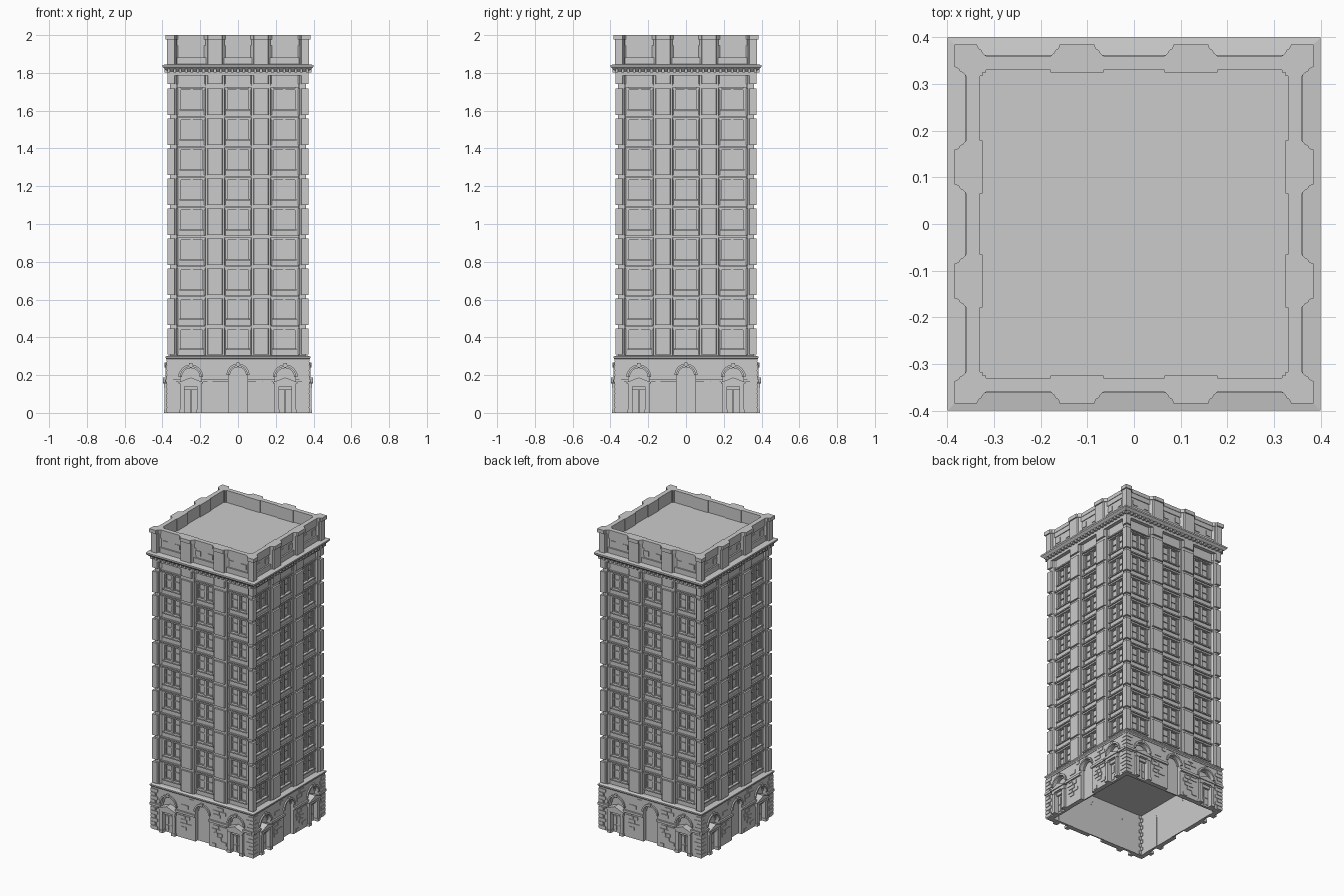
import bpy, bmesh, math, random
from mathutils import Matrix

if "Cube" in bpy.data.objects:
    bpy.data.objects.remove(bpy.data.objects["Cube"])

random.seed(4)


class Part:
    """Collects solids for the front side (x, depth outward, z); finish() repeats them on all four sides."""

    def __init__(self, name):
        self.name, self.bm = name, bmesh.new()

    def solid(self, bottom, top):
        a = [self.bm.verts.new(p) for p in bottom]
        b = [self.bm.verts.new(p) for p in top]
        n = len(a)
        self.bm.faces.new(a)
        self.bm.faces.new(b[::-1])
        for i in range(n):
            j = (i + 1) % n
            self.bm.faces.new((a[i], b[i], b[j], a[j]))

    def plan(self, pts, z0, z1):
        self.solid([(x, -d, z0) for x, d in pts], [(x, -d, z1) for x, d in pts])

    def elev(self, pts, d0, d1):
        self.solid([(x, -d0, z) for x, z in pts], [(x, -d1, z) for x, z in pts])

    def box(self, x0, x1, d0, d1, z0, z1):
        self.plan([(x0, d0), (x1, d0), (x1, d1), (x0, d1)], z0, z1)

    def loft(self, profile):
        # square rings stacked up a profile of (half width, z)
        rings = [[self.bm.verts.new((sx * r, sy * r, z)) for sx, sy in ((-1, -1), (1, -1), (1, 1), (-1, 1))]
                 for r, z in profile]
        for a, b in zip(rings, rings[1:]):
            for i in range(4):
                j = (i + 1) % 4
                self.bm.faces.new((a[i], a[j], b[j], b[i]))
        self.bm.faces.new(rings[0][::-1])
        self.bm.faces.new(rings[-1])

    def finish(self, sides=4):
        geom = self.bm.verts[:] + self.bm.edges[:] + self.bm.faces[:]
        for k in range(1, sides):
            new = bmesh.ops.duplicate(self.bm, geom=geom)["geom"]
            vs = [v for v in new if isinstance(v, bmesh.types.BMVert)]
            bmesh.ops.rotate(self.bm, verts=vs, cent=(0, 0, 0), matrix=Matrix.Rotation(k * math.pi / 2, 3, 'Z'))
        bmesh.ops.recalc_face_normals(self.bm, faces=self.bm.faces[:])
        me = bpy.data.meshes.new(self.name)
        self.bm.to_mesh(me)
        self.bm.free()
        bpy.context.collection.objects.link(bpy.data.objects.new(self.name, me))


def arc(cx, r, zc, n=12):
    return [(cx - r * math.cos(math.pi * i / n), zc + r * math.sin(math.pi * i / n)) for i in range(n + 1)]


def pilaster(part, c, d, z0, z1, grow=0.0):
    # stepped pier plan with chamfered shoulders, d = outer depth
    m, b = d - 0.012, d - 0.025
    half = [(0.057 + grow, 0.325), (0.057 + grow, b), (0.050 + grow, b + 0.006), (0.046 + grow, m),
            (0.040 + grow, m + 0.003), (0.037 + grow, d)]
    part.plan([(c - x, y) for x, y in half] + [(c + x, y) for x, y in half[::-1]], z0, z1)


def corner(part, d, z0, z1, grow=0.0):
    # L-shaped corner pier, symmetric about the diagonal
    m, b = d - 0.012, d - 0.025
    arm = [(0.317 - grow, 0.325), (0.317 - grow, b), (0.324 - grow, b + 0.006), (0.327 - grow, m),
           (0.333 - grow, m + 0.003), (0.337 - grow, d)]
    part.plan(arm + [(d, d)] + [(y, x) for x, y in arm[::-1]] + [(0.325, 0.325)], z0, z1)


BAYS = ((-0.245, 0.078), (0, 0.075), (0.245, 0.078))
PIERS = (-0.122, 0.122)
FLOORS = [0.302 + 0.1586 * i for i in range(9)]

# core with roof deck; its faces act as the window glass
p = Part("tower_core_and_roof")
p.loft([(0.33, 0.29), (0.33, 1.92)])
p.finish(1)

# tower piers: continuous back layer plus one raised panel per floor
p = Part("tower_piers")
for c in PIERS:
    p.box(c - 0.05, c + 0.05, 0.325, 0.36, 0.3, 1.80)
p.plan([(0.325, 0.325), (0.325, 0.36), (0.36, 0.36), (0.36, 0.325)], 0.3, 1.80)
p.box(-0.36, -0.325, 0.325, 0.359, 0.3, 1.80)
for z in FLOORS + [1.735]:
    top = min(z + 0.146, 1.795)
    for c in PIERS:
        pilaster(p, c, 0.372, z + 0.006, top)
    corner(p, 0.372, z + 0.006, top)
p.finish()

# bay walls: jambs, spandrels, sills and belt lines
p = Part("bay_walls")
for c, w in BAYS:
    for s in (-1, 1):
        xs = sorted((c + s * 0.056, c + s * w))
        p.box(xs[0], xs[1], 0.325, 0.346, 0.3, 1.80)
    for z in FLOORS:
        p.box(c - 0.057, c + 0.057, 0.325, 0.345, z - 0.016, z + 0.036)
        p.box(c - 0.064, c + 0.064, 0.325, 0.354, z + 0.030, z + 0.038)
        p.box(c - 0.070, c + 0.070, 0.325, 0.350, z + 0.138, z + 0.146)
        p.box(c - w, c + w, 0.325, 0.354, z + 0.152, z + 0.160)
    p.box(c - w, c + w, 0.325, 0.348, 1.73, 1.80)
p.finish()

# paired sash windows
p = Part("window_frames")
for c, w in BAYS:
    for z in FLOORS:
        a, b = z + 0.038, z + 0.142
        p.box(c - 0.007, c + 0.007, 0.325, 0.343, a, b)
        for s in (-1, 1):
            m = c + s * 0.0315
            for e in (-1, 1):
                p.box(m + e * 0.021 - 0.0035, m + e * 0.021 + 0.0035, 0.325, 0.337, a, b)
            for h in (a + 0.003, z + 0.094, b - 0.004):
                p.box(m - 0.021, m + 0.021, 0.325, 0.336, h - 0.003, h + 0.003)
p.finish()

# main cornice and dentils
p = Part("main_cornice")
p.loft([(0.33, 1.787), (0.372, 1.787), (0.372, 1.808), (0.381, 1.818), (0.386, 1.818), (0.40, 1.832),
        (0.40, 1.842), (0.36, 1.848), (0.33, 1.848)])
p.finish(1)
p = Part("cornice_dentils")
for i in range(25):
    x = -0.366 + i * 0.0305
    p.box(x - 0.007, x + 0.007, 0.36, 0.388, 1.803, 1.82)
p.finish()

# parapet with recessed panels and stepped coping
p = Part("parapet")
p.box(-0.352, 0.33, 0.33, 0.352, 1.84, 1.99)
p.box(-0.36, 0.33, 0.33, 0.36, 1.976, 2.0)
for c in PIERS:
    pilaster(p, c, 0.377, 1.84, 1.978)
    pilaster(p, c, 0.385, 1.976, 2.0)
corner(p, 0.377, 1.84, 1.978)
corner(p, 0.385, 1.976, 2.0)
for c, w in BAYS:
    p.box(c - w, c + w, 0.34, 0.362, 1.846, 1.882)
    p.box(c - w, c + w, 0.34, 0.357, 1.945, 1.978)
    for s in (-0.045, 0.045):
        p.box(c + s - 0.018, c + s + 0.018, 0.34, 0.356, 1.898, 1.93)
p.finish()

# base: hollow arcaded walls, openings run down to the ground
ARCHES = ((-0.25, 0.055, 0.19), (0, 0.05, 0.20), (0.25, 0.055, 0.19))
p = Part("base_walls")
outline = [(-0.375, 0.295), (-0.375, 0)]
for c, r, zc in ARCHES:
    outline += [(c - r, 0)] + arc(c, r, zc) + [(c + r, 0)]
p.elev(outline + [(0.345, 0), (0.345, 0.295)], 0.345, 0.375)
p.finish()
p = Part("base_top_band")
p.loft([(0.36, 0.274), (0.378, 0.274), (0.378, 0.284), (0.383, 0.290), (0.383, 0.298), (0.37, 0.303)])
p.finish(1)

# arch surrounds, keystones and impost bands
p = Part("arch_surrounds")
for c, r, zc in ARCHES:
    p.elev(arc(c, r + 0.011, zc) + arc(c, r, zc)[::-1], 0.37, 0.384)
    p.elev([(c - 0.006, zc + r - 0.004), (c + 0.006, zc + r - 0.004), (c + 0.009, zc + r + 0.018),
            (c - 0.009, zc + r + 0.018)], 0.37, 0.388)
for x0, x1 in ((-0.383, -0.305), (-0.195, -0.05), (0.05, 0.195), (0.305, 0.37)):
    p.box(x0, x1, 0.365, 0.386, 0.163, 0.178)
p.finish()

# infill behind the arches: glazing, bars and doors
p = Part("arch_glazing")
for c, r, zc in ARCHES:
    p.elev([(c - r, 0)] + arc(c, r, zc) + [(c + r, 0)], 0.343, 0.351)
    p.elev([(c - r, zc)] + arc(c, r, zc)[1:-1] + [(c + r, zc)] + arc(c, r - 0.008, zc)[::-1], 0.35, 0.359)
p.finish()

# pedimented porches with double doors
p = Part("door_porches")
for c in (-0.25, 0.25):
    for s in (-1, 1):
        x = c + s * 0.045
        p.box(x - 0.011, x + 0.011, 0.35, 0.389, 0, 0.142)
        p.box(x - 0.014, x + 0.014, 0.35, 0.392, 0, 0.018)
        p.box(x - 0.013, x + 0.013, 0.35, 0.392, 0.132, 0.142)
        m = c + s * 0.017
        p.box(m - 0.0155, m + 0.0155, 0.35, 0.359, 0.0, 0.12)
        for a, b in ((0.012, 0.048), (0.058, 0.108)):
            p.box(m - 0.010, m + 0.010, 0.355, 0.363, a, b)
    p.box(c - 0.036, c + 0.036, 0.35, 0.372, 0.12, 0.142)
    p.box(c - 0.058, c + 0.058, 0.35, 0.391, 0.14, 0.156)
    p.elev([(c - 0.066, 0.156), (c + 0.066, 0.156), (c + 0.066, 0.162), (c, 0.187), (c - 0.066, 0.162)], 0.35, 0.397)
p.finish()

# scattered raised stones and corner quoins
p = Part("base_stones")
for row in range(11):
    z, x = 0.006 + row * 0.0245, -0.33
    p.box(-0.379, -0.379 + (0.05, 0.034)[row % 2], 0.34, 0.379, z, z + 0.021)
    p.box(0.375 - (0.034, 0.05)[row % 2], 0.378, 0.34, 0.3785, z, z + 0.021)
    while x < 0.30:
        w = random.uniform(0.025, 0.05)
        clear = all(x > c + r + 0.014 or x + w < c - r - 0.014 or z > zc + r + 0.012 for c, r, zc in ARCHES)
        if clear and random.random() < 0.6:
            p.box(x, x + w, 0.37, 0.379, z, z + 0.021)
        x += w + 0.004
p.finish()
